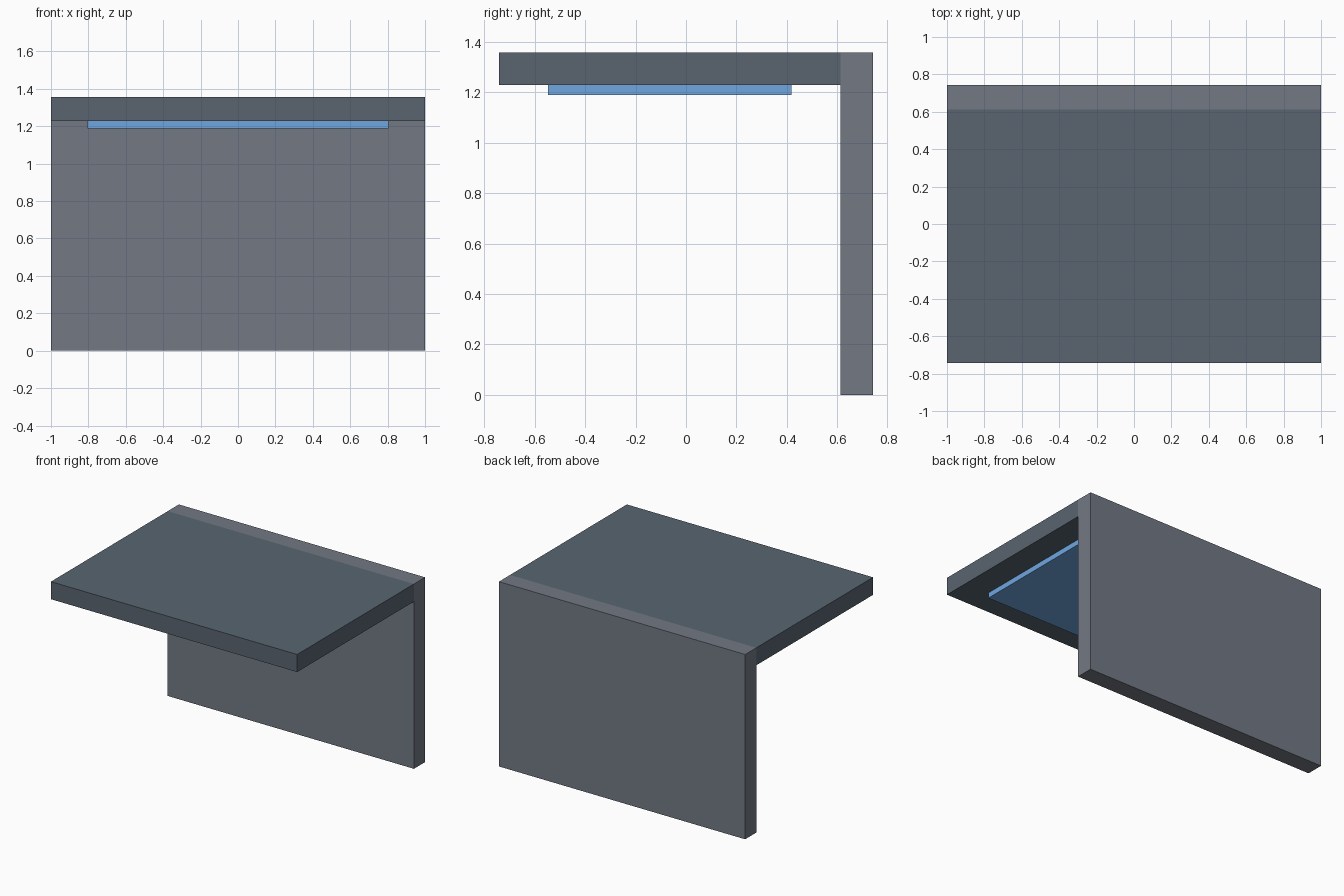
import bpy

if "Cube" in bpy.data.objects:
    bpy.data.objects.remove(bpy.data.objects["Cube"])


def material(name, rgb):
    m = bpy.data.materials.new(name)
    m.diffuse_color = (*rgb, 1.0)
    m.use_nodes = True
    m.node_tree.nodes["Principled BSDF"].inputs["Base Color"].default_value = m.diffuse_color
    return m


def box(name, lo, hi, mat):
    # Axis-aligned box between two corners
    bpy.ops.mesh.primitive_cube_add(size=1, location=[(a + b) / 2 for a, b in zip(lo, hi)])
    ob = bpy.context.object
    ob.name = name
    ob.scale = [b - a for a, b in zip(lo, hi)]
    bpy.ops.object.transform_apply(location=False, rotation=False, scale=True)
    ob.data.materials.append(mat)
    return ob


roof_grey = material("roof_grey", (0.10, 0.13, 0.16))
wall_grey = material("wall_grey", (0.17, 0.19, 0.23))
panel_blue = material("panel_blue", (0.16, 0.38, 0.75))

HALF_DEPTH, TOP, THICK = 0.742, 1.357, 0.129
WALL_FRONT = HALF_DEPTH - THICK
ROOF_BOTTOM = TOP - THICK

# Full-height back wall
box("back_wall", (-1, WALL_FRONT, 0), (1, HALF_DEPTH, TOP), wall_grey)
# Cantilevered roof slab butting against the wall
box("roof_slab", (-1, -HALF_DEPTH, ROOF_BOTTOM), (1, WALL_FRONT, TOP), roof_grey)
# Thin panel under the slab
box("ceiling_panel", (-0.804, -0.548, 1.189), (0.804, 0.418, ROOF_BOTTOM), panel_blue)
